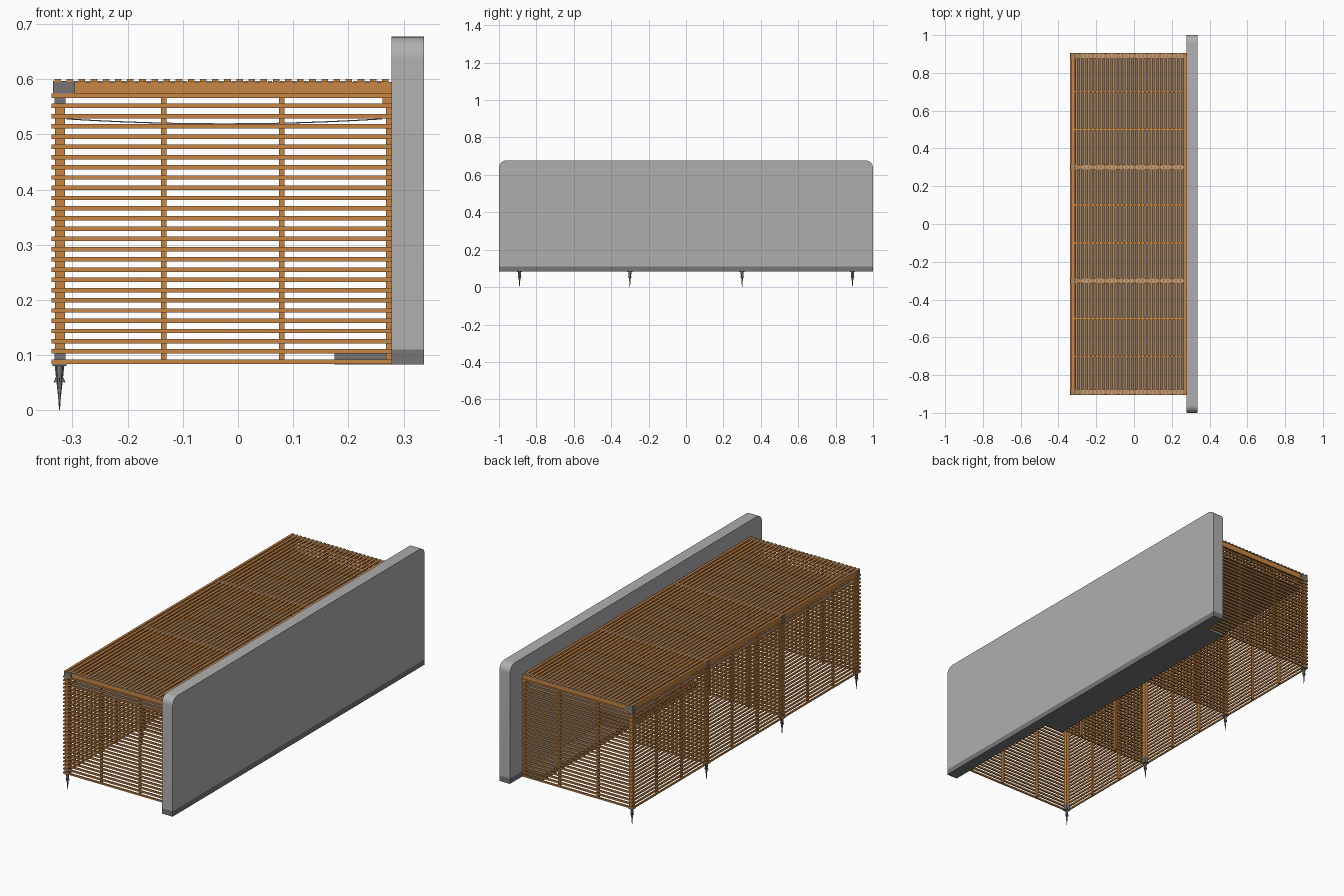
import bpy, bmesh, math
from mathutils import Matrix, Vector

if "Cube" in bpy.data.objects:
    bpy.data.objects.remove(bpy.data.objects["Cube"])


def material(name, rgb):
    m = bpy.data.materials.new(name)
    m.diffuse_color = (*rgb, 1)
    m.use_nodes = True
    m.node_tree.nodes["Principled BSDF"].inputs["Base Color"].default_value = m.diffuse_color
    return m


WOOD = material("warm wood", (0.58, 0.24, 0.06))
PANEL = material("light grey", (0.43, 0.43, 0.43))
DARK = material("dark grey", (0.18, 0.18, 0.18))


def finish(name, bm, mat):
    bmesh.ops.recalc_face_normals(bm, faces=bm.faces)
    me = bpy.data.meshes.new(name)
    bm.to_mesh(me)
    bm.free()
    me.materials.append(mat)
    ob = bpy.data.objects.new(name, me)
    bpy.context.collection.objects.link(ob)
    return ob


def box(bm, x0, x1, y0, y1, z0, z1):
    c = Vector(((x0 + x1) / 2, (y0 + y1) / 2, (z0 + z1) / 2))
    s = Matrix.Diagonal((x1 - x0, y1 - y0, z1 - z0, 1))
    bmesh.ops.create_cube(bm, size=1, matrix=Matrix.Translation(c) @ s)


def boxes(name, mat, dims):
    bm = bmesh.new()
    for d in dims:
        box(bm, *d)
    return finish(name, bm, mat)


FRAMES = (-0.89, -0.3, 0.3, 0.89)      # y of the posts and lattice walls
SLAT_Z = [0.088 + i * 0.01854 for i in range(27)]

# Tall panel with rounded top corners
bm = bmesh.new()
r, top = 0.04, 0.677
outline = [(-1, 0.11), (1, 0.11)]
for sign, start in ((1, 0), (-1, 90)):
    for i in range(9):
        a = math.radians(start + i * 90 / 8)
        outline.append((sign * (1 - r) + r * math.cos(a), top - r + r * math.sin(a)))
face = bm.faces.new([bm.verts.new((0.278, y, z)) for y, z in outline])
ext = bmesh.ops.extrude_face_region(bm, geom=[face])
bmesh.ops.translate(bm, vec=(0.059, 0, 0),
                    verts=[v for v in ext["geom"] if isinstance(v, bmesh.types.BMVert)])
panel = finish("tall_panel", bm, PANEL)
bpy.context.view_layer.objects.active = panel
panel.select_set(True)
bpy.ops.object.shade_smooth_by_angle(angle=math.radians(35))

# Panel base strip and its inward foot
boxes("panel_base", DARK, [(0.278, 0.337, -1, 1, 0.083, 0.11)])
boxes("panel_foot", DARK, [(0.175, 0.278, -0.33, 0.88, 0.083, 0.11)])

# Lattice walls across the depth: two ends and two dividers
for n, y in enumerate(FRAMES):
    side = -1 if y < 0 else 1
    o = y + side * 0.006
    parts = [(-0.338, 0.278, min(o, o + side * 0.008), max(o, o + side * 0.008),
              z - 0.004, z + 0.004) for z in SLAT_Z]
    boxes(f"cross_wall_slats_{n}", WOOD, parts)
    boxes(f"cross_wall_uprights_{n}", WOOD,
          [(x - 0.005, x + 0.005, y - 0.006, y + 0.006, 0.085, 0.576)
           for x in (-0.135, 0.079, 0.273)])

# Long lattice wall on the open side
boxes("long_wall_slats", WOOD,
      [(-0.338, -0.331, -0.904, 0.904, z - 0.004, z + 0.004) for z in SLAT_Z])
boxes("long_wall_uprights", WOOD,
      [(-0.331, -0.321, y - 0.005, y + 0.005, 0.085, 0.576)
       for y in (-0.7, -0.5, -0.1, 0.1, 0.5, 0.7)])

# Posts with dark end fittings
boxes("posts", WOOD, [(-0.332, -0.314, y - 0.009, y + 0.009, 0.11, 0.575) for y in FRAMES])
boxes("post_fittings", DARK,
      [(-0.333, -0.313, y - 0.01, y + 0.01, z0, z1)
       for y in FRAMES for z0, z1 in ((0.083, 0.112), (0.553, 0.575))])

# Roof beams, cross bars and corner brackets
beams = [(-0.333, -0.313, -0.9, 0.9, 0.576, 0.595), (0.262, 0.278, -0.9, 0.9, 0.55, 0.595)]
beams += [(-0.313, 0.278, y - 0.01, y + 0.01, 0.574, 0.595) for y in FRAMES]
beams += [(-0.313, 0.278, y - 0.005, y + 0.005, 0.583, 0.595)
          for y in (-0.7, -0.5, -0.1, 0.1, 0.5, 0.7)]
boxes("roof_beams", WOOD, beams)
boxes("roof_brackets", DARK,
      [(-0.335, -0.295, y - 0.014, y + 0.014, 0.574, 0.597) for y in FRAMES])

# Roof slats along the length, with clip strips showing between them
boxes("roof_slats", WOOD,
      [(x - 0.006, x + 0.006, -0.905, 0.905, 0.595, 0.6)
       for x in [-0.327 + i * 0.022 for i in range(28)]])
boxes("roof_clips", PANEL,
      [(x - 0.004, x + 0.004, y - 0.014, y + 0.014, 0.594, 0.597)
       for x in [-0.316 + i * 0.022 for i in range(27)] for y in FRAMES])

# Sagging dark sheet under the roof
bm = bmesh.new()
bmesh.ops.create_grid(bm, x_segments=12, y_segments=18, size=1)
for v in bm.verts:
    u, w = v.co.x, v.co.y
    v.co = (-0.025 + u * 0.286, w * 0.885, 0.52 + 0.009 * u * u)
sheet = finish("roof_sheet", bm, DARK)
sheet.modifiers.new("thickness", "SOLIDIFY").thickness = 0.002

# Ground spikes: collar, tapering point, crossed fins and barbs
for n, y in enumerate(FRAMES):
    bm = bmesh.new()
    box(bm, -0.336, -0.311, y - 0.013, y + 0.013, 0.08, 0.087)
    bmesh.ops.create_cone(bm, cap_ends=True, segments=8, radius1=0.0008, radius2=0.007,
                          depth=0.083, matrix=Matrix.Translation((-0.3235, y, 0.0415)))
    for k in range(2):
        rot = Matrix.Translation((-0.3235, y, 0)) @ Matrix.Rotation(k * math.pi / 2, 4, 'Z')
        for a, b, c in (((-0.009, 0.083), (0.009, 0.083), (0, 0)),
                        ((-0.011, 0.05), (-0.007, 0.06), (0, 0.052)),
                        ((0.011, 0.05), (0.007, 0.06), (0, 0.052))):
            lo = [bm.verts.new(rot @ Vector((p[0], -0.001, p[1]))) for p in (a, b, c)]
            hi = [bm.verts.new(rot @ Vector((p[0], 0.001, p[1]))) for p in (a, b, c)]
            bm.faces.new(lo)
            bm.faces.new(hi[::-1])
            for i in range(3):
                j = (i + 1) % 3
                bm.faces.new((lo[i], lo[j], hi[j], hi[i]))
    finish(f"ground_spike_{n}", bm, DARK)
